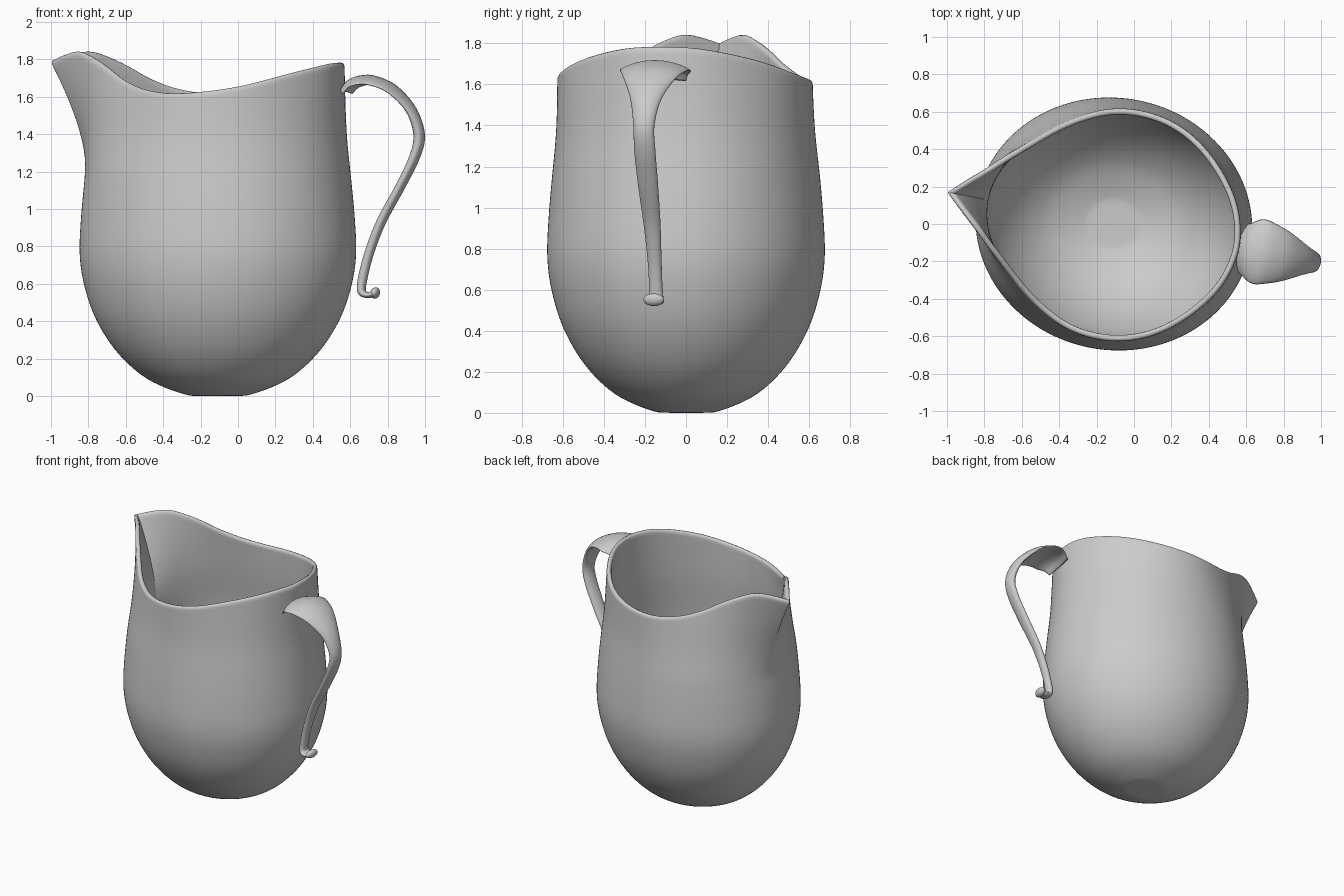
import bpy, math
from mathutils import Vector

if "Cube" in bpy.data.objects:
    bpy.data.objects.remove(bpy.data.objects["Cube"])

TILT = math.radians(-10.8)      # spout/handle axis is turned slightly about z
CX = -0.107                     # centre of the body


def interp(table, x):
    """Smooth (cubic Hermite) lookup in rows of (key, values...)."""
    n = len(table)
    i = max(k for k in range(n - 1) if k == 0 or table[k][0] <= x)
    a, b = table[i], table[i + 1]
    h = b[0] - a[0]
    u = min(max((x - a[0]) / h, 0), 1)

    def slope(k, c):
        p, q = table[max(k - 1, 0)], table[min(k + 1, n - 1)]
        return (q[c] - p[c]) / (q[0] - p[0])

    return [(2*u**3 - 3*u**2 + 1) * a[c] + (u**3 - 2*u**2 + u) * h * slope(i, c)
            + (3*u**2 - 2*u**3) * b[c] + (u**3 - u**2) * h * slope(i + 1, c)
            for c in range(1, len(a))]


def skin(name, rings, cap_end):
    """Join closed rings of points into a mesh object."""
    n = len(rings[0])
    verts = [p for r in rings for p in r]
    faces = [(j*n + i, j*n + (i+1) % n, (j+1)*n + (i+1) % n, (j+1)*n + i)
             for j in range(len(rings) - 1) for i in range(n)]
    faces.append(tuple(reversed(range(n))))
    if cap_end:
        faces.append(tuple(range(len(verts) - n, len(verts))))
    me = bpy.data.meshes.new(name)
    me.from_pydata(verts, [], faces)
    me.polygons.foreach_set("use_smooth", [True] * len(faces))
    ob = bpy.data.objects.new(name, me)
    ob.location.x = CX
    ob.rotation_euler.z = TILT
    bpy.context.collection.objects.link(ob)
    return ob


# Body: height, radius along the long axis of the oval
PROFILE = [(0.0, .14), (.012, .19), (.035, .26), (.09, .38), (.22, .53), (.40, .65),
           (.58, .715), (.75, .742), (.95, .735), (1.2, .712), (1.4, .696),
           (1.6, .69), (1.9, .685)]
# Rim: degrees from the spout, distance from centre, height
RIM = [(0, .916, 1.788), (5, .84, 1.82), (12, .757, 1.842), (20, .695, 1.815),
       (30, .643, 1.765), (42, .612, 1.70), (60, .603, 1.64), (80, .617, 1.62),
       (108, .63, 1.65), (140, .64, 1.73), (165, .672, 1.778), (180, .684, 1.785)]
OVAL = 0.908
HALF = 48
angles = [math.copysign(math.pi * (abs(i) / HALF) ** 1.4, i) for i in range(-HALF, HALF)]
lower = [0, .004, .012, .035, .06, .09, .13] + [.17 + .052 * k for k in range(17)]
upper = [k / 22 for k in range(1, 23)]


def body_point(th, z, rim=None):
    a = interp(PROFILE, z)[0]
    r = a / math.hypot(math.cos(th), math.sin(th) / OVAL)
    if rim:
        w = max(0, (z - 1.15) / (rim[1] - 1.15)) ** 1.5
        r += w * (rim[0] - r)
    return (-r * math.cos(th), -r * math.sin(th), z)


rims = [interp(RIM, abs(math.degrees(t))) for t in angles]
rings = [[body_point(t, z) for t in angles] for z in lower]
z0 = lower[-1]
rings += [[body_point(t, z0 + f * (m[1] - z0), m) for t, m in zip(angles, rims)]
          for f in upper]
body = skin("pitcher_body", rings, False)
sol = body.modifiers.new("wall", 'SOLIDIFY')
sol.thickness = 0.033
sol.offset = -1
sub = body.modifiers.new("smooth", 'SUBSURF')
sub.levels = sub.render_levels = 1

# Handle: x, height, width, thickness, droop of the side edges
HANDLE = [(.562, 1.635, .27, .026, .03), (.60, 1.68, .31, .028, .035),
          (.66, 1.70, .35, .03, .035), (.73, 1.695, .33, .036, .03),
          (.83, 1.645, .26, .042, .02), (.925, 1.535, .155, .05, .01),
          (.968, 1.40, .105, .06, 0), (.945, 1.28, .105, .055, 0),
          (.865, 1.115, .10, .05, 0), (.765, .93, .085, .05, 0),
          (.70, .76, .07, .05, 0), (.665, .62, .066, .05, 0),
          (.662, .56, .075, .045, 0), (.69, .54, .09, .032, 0),
          (.728, .547, .09, .035, 0)]
table = [(i, (h[0] - CX) / math.cos(TILT)) + h[1:] for i, h in enumerate(HANDLE)]
STEPS, SIDES = 6, 24
rows = [interp(table, k / STEPS) for k in range((len(HANDLE) - 1) * STEPS + 1)]
rings = []
for k, (x, z, wid, thick, droop) in enumerate(rows):
    p, q = rows[max(k - 1, 0)], rows[min(k + 1, len(rows) - 1)]
    tan = Vector((q[0] - p[0], 0, q[1] - p[1])).normalized()
    nor = Vector((-tan.z, 0, tan.x))
    ring = []
    for s in range(SIDES):
        a = 2 * math.pi * s / SIDES
        off = thick / 2 * math.sin(a) - droop * math.cos(a) ** 2
        ring.append(Vector((x, -wid / 2 * math.cos(a), z)) + nor * off)
    rings.append(ring[::-1])
skin("handle", rings, True)

# Small rounded knob at the curled foot of the handle
bpy.ops.mesh.primitive_uv_sphere_add(segments=24, ring_count=12, radius=1)
knob = bpy.context.object
knob.name = "handle_knob"
knob.scale = (.024, .052, .031)
knob.location = (.734, -.145 - .012, .551)
knob.rotation_euler = (0, math.radians(15), TILT)
bpy.ops.object.shade_smooth()
